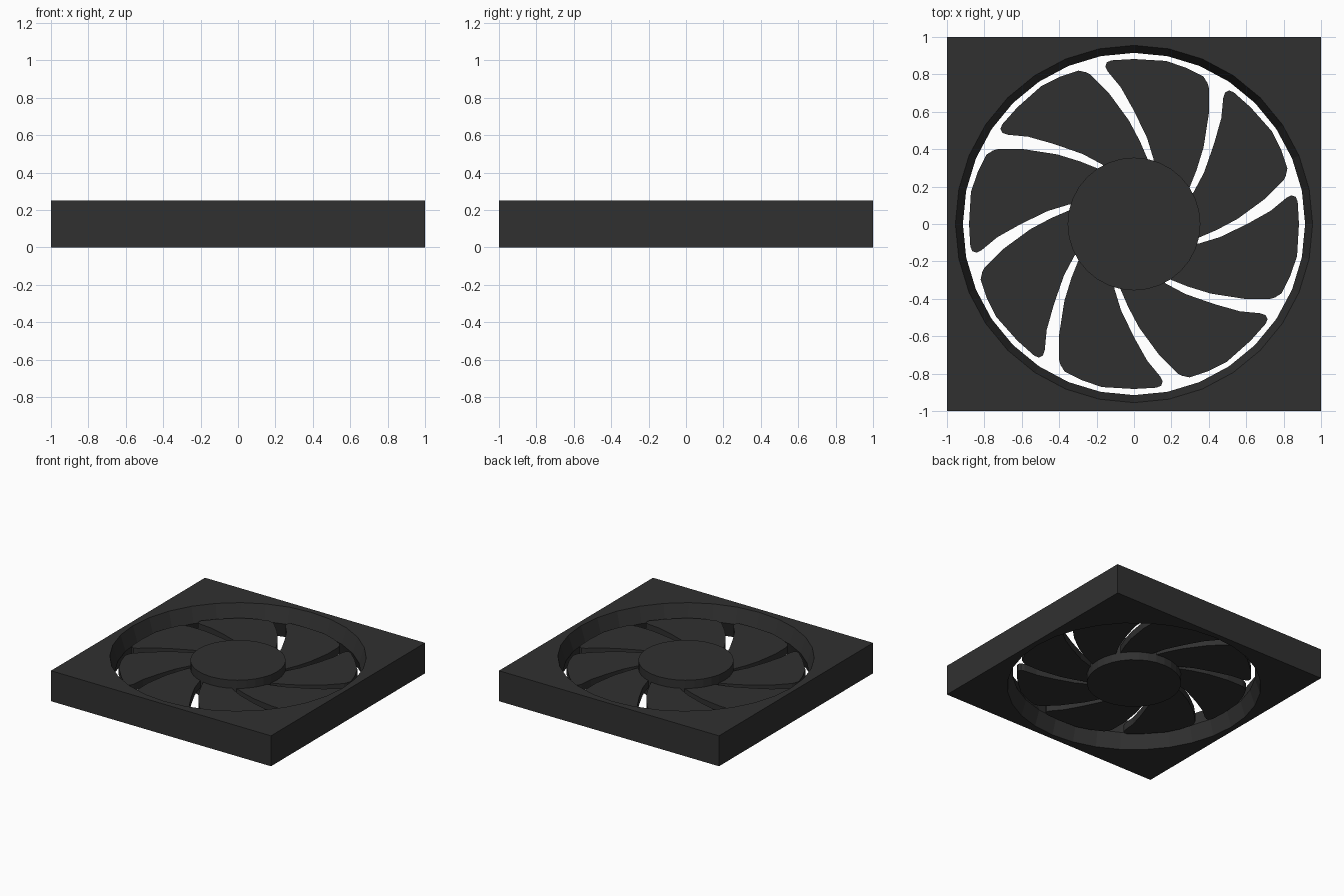
import bpy, bmesh
from math import sin, cos, tau, pi
from mathutils import Matrix

if "Cube" in bpy.data.objects:
    bpy.data.objects.remove(bpy.data.objects["Cube"])

SIDES, BLADES = 32, 8
H = 0.25

dark = bpy.data.materials.new("dark_plastic")
dark.diffuse_color = (0.03, 0.03, 0.03, 1)
dark.use_nodes = True
dark.node_tree.nodes["Principled BSDF"].inputs["Base Color"].default_value = dark.diffuse_color


def finish(bm, name):
    bmesh.ops.recalc_face_normals(bm, faces=bm.faces[:])
    mesh = bpy.data.meshes.new(name)
    bm.to_mesh(mesh)
    bm.free()
    mesh.materials.append(dark)
    obj = bpy.data.objects.new(name, mesh)
    bpy.context.collection.objects.link(obj)
    return obj


def ring(bm, radius, z, square=False):
    verts = []
    for i in range(SIDES):
        c, s = cos(tau * i / SIDES), sin(tau * i / SIDES)
        r = radius / max(abs(c), abs(s)) if square else radius
        verts.append(bm.verts.new((r * c, r * s, z)))
    return verts


# Square frame with a through hole that narrows to a waist at mid height
bm = bmesh.new()
loops = [ring(bm, 1, 0, True), ring(bm, 0.955, 0), ring(bm, 0.915, H / 2),
         ring(bm, 0.955, H), ring(bm, 1, H, True)]
for a, b in zip(loops, loops[1:] + loops[:1]):
    for i in range(SIDES):
        j = (i + 1) % SIDES
        bm.faces.new((a[i], a[j], b[j], b[i]))
finish(bm, "frame")

# Central hub
bm = bmesh.new()
bmesh.ops.create_cone(bm, cap_ends=True, segments=SIDES, radius1=0.355, radius2=0.355,
                      depth=0.195, matrix=Matrix.Translation((0, 0, H / 2)))
finish(bm, "hub")

# Swept flat blades, rooted inside the hub
profile = [(0.11, 0.28), (0.105, 0.345), (0.07, 0.46), (0, 0.605), (-0.07, 0.73),
           (-0.14, 0.815), (-0.153, 0.842), (-0.145, 0.865), (-0.12, 0.875), (0, 0.882),
           (0.17, 0.872), (0.28, 0.835), (0.37, 0.79), (0.392, 0.755), (0.4, 0.73),
           (0.4, 0.59), (0.372, 0.41), (0.335, 0.29), (0.295, 0.19), (0.22, 0.17)]
Z0, Z1 = 0.095, 0.155
for k in range(BLADES):
    bm = bmesh.new()
    face = bm.faces.new([bm.verts.new((x, y, Z0)) for x, y in profile])
    top = bmesh.ops.extrude_face_region(bm, geom=[face], use_keep_orig=True)["geom"]
    bmesh.ops.translate(bm, vec=(0, 0, Z1 - Z0),
                        verts=[v for v in top if isinstance(v, bmesh.types.BMVert)])
    bmesh.ops.rotate(bm, verts=bm.verts[:], cent=(0, 0, 0),
                     matrix=Matrix.Rotation(tau * k / BLADES, 3, 'Z'))
    finish(bm, f"blade_{k + 1}")
